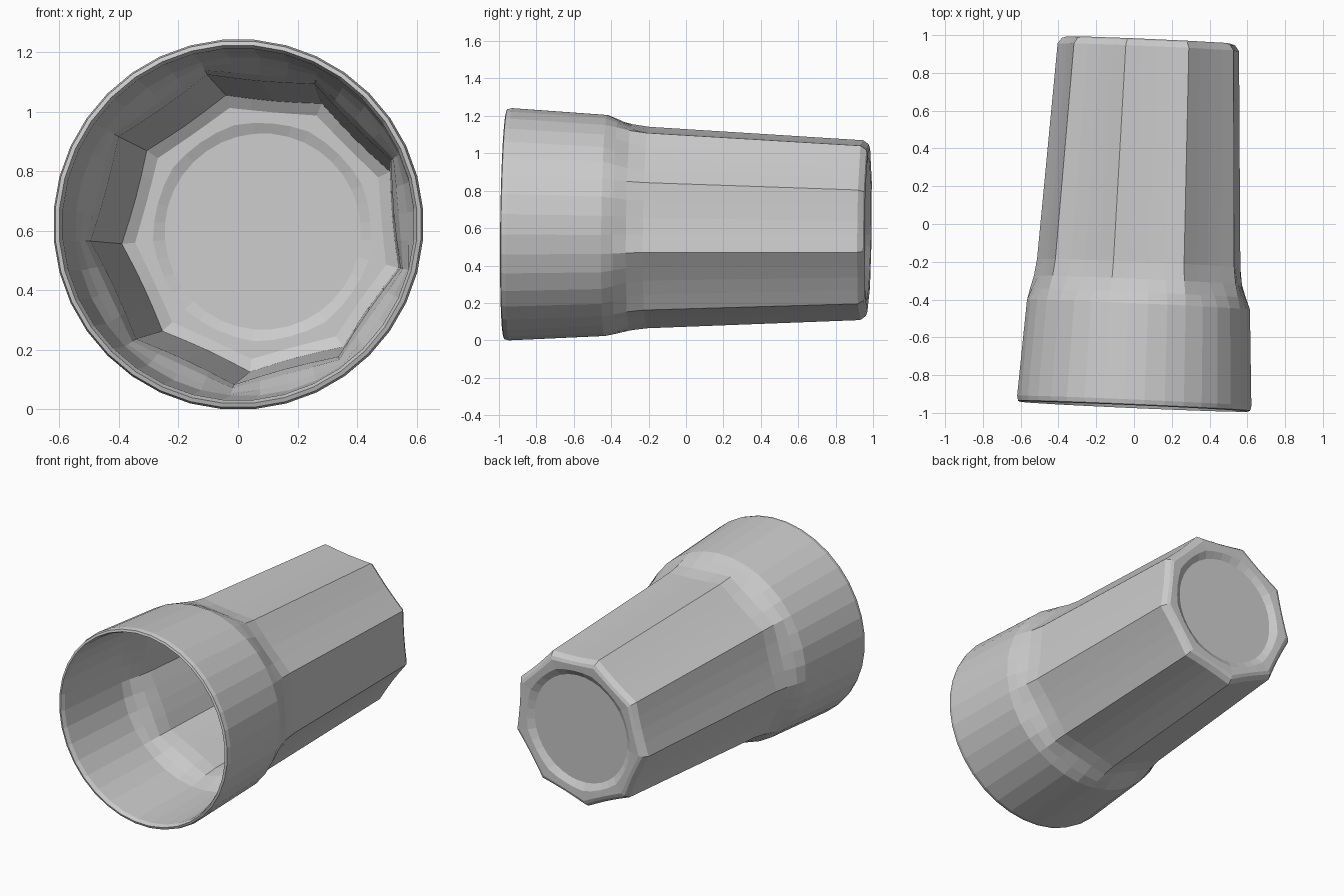
import bpy, bmesh, math
from mathutils import Vector

if "Cube" in bpy.data.objects:
    bpy.data.objects.remove(bpy.data.objects["Cube"])

SIDES, SUB = 9, 4                 # nine flutes, four steps across each
N = SIDES * SUB
START = math.radians(25)          # angle of the first flute ridge

# tilted axis of the tumbler, from open mouth to closed base
mouth, base = Vector((0, -0.967, 0.622)), Vector((0.085, 0.975, 0.597))
axis = (base - mouth).normalized()
u = (Vector((1, 0, 0)) - axis * axis.x).normalized()
v = u.cross(axis)
if v.z < 0:
    v = -v


def ring(bm, t, r, k):
    """One loop at distance t; k blends from round (0) to nine flat flutes (1)."""
    loop = []
    for i in range(N):
        a = START + 2 * math.pi * i / N
        f = (i % SUB) / SUB
        d = (f - 0.5) * 2 * math.pi / SIDES
        flat = math.cos(math.pi / SIDES) / math.cos(d)
        flat -= 0.012 * math.sin(math.pi * f)          # slight hollow
        rr = r * (1 + k * (flat - 1))
        loop.append(bm.verts.new(mouth + axis * t + u * rr * math.cos(a) + v * rr * math.sin(a)))
    return loop


# profile: outside base centre -> outer wall -> rim -> inner wall -> floor
profile = [
    (1.915, 0.34, 0), (1.94, 0.385, 0.3), (1.943, 0.445, 0.9), (1.935, 0.468, 1),
    (1.905, 0.490, 1),
    (0.76, 0.549, 1), (0.67, 0.562, 0.8), (0.60, 0.580, 0.35), (0.54, 0.593, 0),
    (0.03, 0.623, 0), (0.005, 0.617, 0), (0.0, 0.603, 0), (0.025, 0.592, 0),
    (0.54, 0.570, 0), (0.60, 0.560, 0.35), (0.67, 0.544, 0.8), (0.76, 0.531, 1),
    (1.86, 0.474, 1), (1.885, 0.43, 0.9), (1.885, 0.37, 0.2), (1.9, 0.33, 0),
]

bm = bmesh.new()
rings = [ring(bm, *p) for p in profile]
for a, b in zip(rings, rings[1:]):
    for i in range(N):
        j = (i + 1) % N
        bm.faces.new((a[i], a[j], b[j], b[i]))
bm.faces.new(rings[0])
bm.faces.new(rings[-1])
bmesh.ops.recalc_face_normals(bm, faces=bm.faces)

# stand it on the ground
low = min(p.co.z for p in bm.verts)
bmesh.ops.translate(bm, verts=bm.verts, vec=(0, 0, -low))

mesh = bpy.data.meshes.new("fluted_tumbler")
bm.to_mesh(mesh)
bm.free()
obj = bpy.data.objects.new("fluted_tumbler", mesh)
bpy.context.collection.objects.link(obj)
